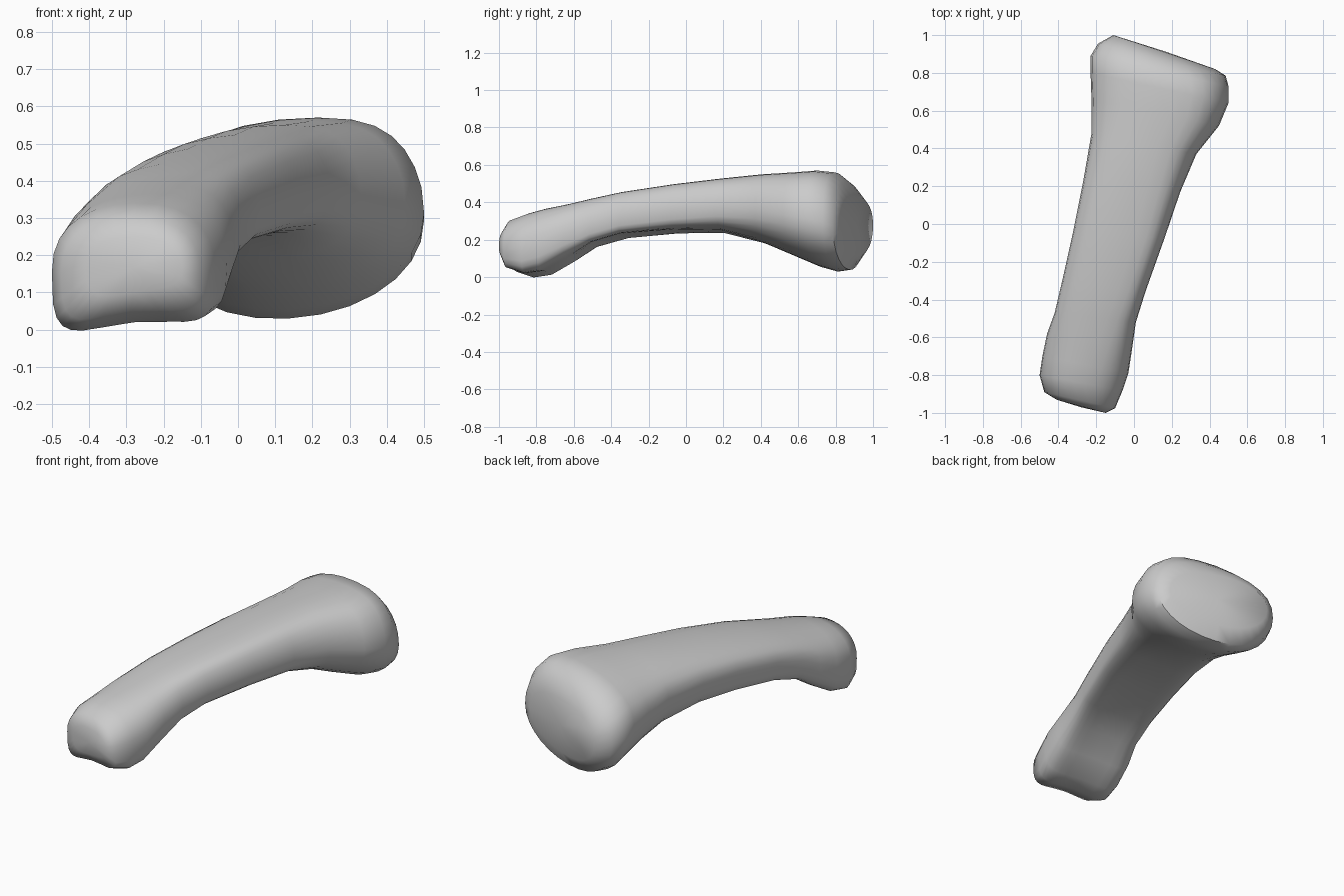
import bpy, bmesh, math
from mathutils import Vector

if "Cube" in bpy.data.objects:
    bpy.data.objects.remove(bpy.data.objects["Cube"])

# Cross-sections from the small front end to the wide back end:
# left x, left y, right x, right y, top z, bottom z, underside squareness, groove, top lean
SECTIONS = [
    (-.41, -.93, -.15, -1.0, .25, .08, 2.5, .02, 0),
    (-.475, -.89, -.10, -.975, .305, .00, 3.2, .05, 0),
    (-.50, -.80, -.06, -.88, .34, -.03, 3.5, .05, .05),
    (-.485, -.70, -.03, -.79, .365, -.01, 3.4, .04, .12),
    (-.46, -.58, -.01, -.66, .39, .07, 3.6, .03, .2),
    (-.42, -.47, .01, -.52, .42, .145, 3.8, .04, .3),
    (-.38, -.30, .06, -.36, .455, .20, 4.2, .03, .36),
    (-.32, -.03, .16, -.08, .497, .23, 4.2, .02, .36),
    (-.27, .22, .245, .17, .527, .23, 3.4, .015, .32),
    (-.225, .48, .33, .37, .55, .18, 2.6, 0, .26),
    (-.225, .66, .45, .52, .56, .11, 2.2, 0, .24),
    (-.23, .80, .50, .64, .57, .055, 2.1, 0, .22),
    (-.23, .89, .50, .73, .56, .03, 2.1, 0, .2),
    (-.19, .955, .485, .785, .505, .04, 2.1, 0, .14),
    (-.11, 1.0, .43, .82, .43, .12, 2.1, 0, .06),
]
SIDES = 28
TOP_POWER = 2.3


def ring(bm, section):
    """Rounded-box cross-section standing upright between its left and right points."""
    lx, ly, rx, ry, top, bottom, power, groove, lean = section
    mid = Vector(((lx + rx) / 2, (ly + ry) / 2, (top + bottom) / 2))
    half = Vector(((rx - lx) / 2, (ry - ly) / 2, 0))
    verts = []
    for i in range(SIDES):
        a = math.tau * i / SIDES
        c, s = math.cos(a), math.sin(a)
        n = power if s < 0 else TOP_POWER
        u = math.copysign(abs(c) ** (2 / n), c)
        v = math.copysign(abs(s) ** (2 / n), s)
        p = mid + half * (u + lean * max(v, 0) * (1 - u * u))
        p.z += v * (top - bottom) / 2
        if v < 0:  # grooved underside, a little lower on the left
            p.z += (groove * (1 - u * u) + .02 * u) * -v
        verts.append(bm.verts.new(p))
    return verts


# Bone: loft through the sections, with gently domed ends
bm = bmesh.new()
rings = [ring(bm, s) for s in SECTIONS]
for a, b in zip(rings, rings[1:]):
    for i in range(SIDES):
        j = (i + 1) % SIDES
        bm.faces.new((a[i], a[j], b[j], b[i]))
for r, bulge in ((rings[0], -.005), (rings[-1], .005)):
    centre = sum((v.co for v in r), Vector()) / SIDES
    tip = bm.verts.new(centre + Vector((0, bulge, 0)))
    for i in range(SIDES):
        bm.faces.new((r[i], r[(i + 1) % SIDES], tip))
bmesh.ops.recalc_face_normals(bm, faces=bm.faces)

mesh = bpy.data.meshes.new("bone")
bm.to_mesh(mesh)
bm.free()
bone = bpy.data.objects.new("bone", mesh)
bpy.context.collection.objects.link(bone)
bpy.context.view_layer.objects.active = bone
bone.select_set(True)
bpy.ops.object.shade_smooth_by_angle(angle=math.radians(50))
